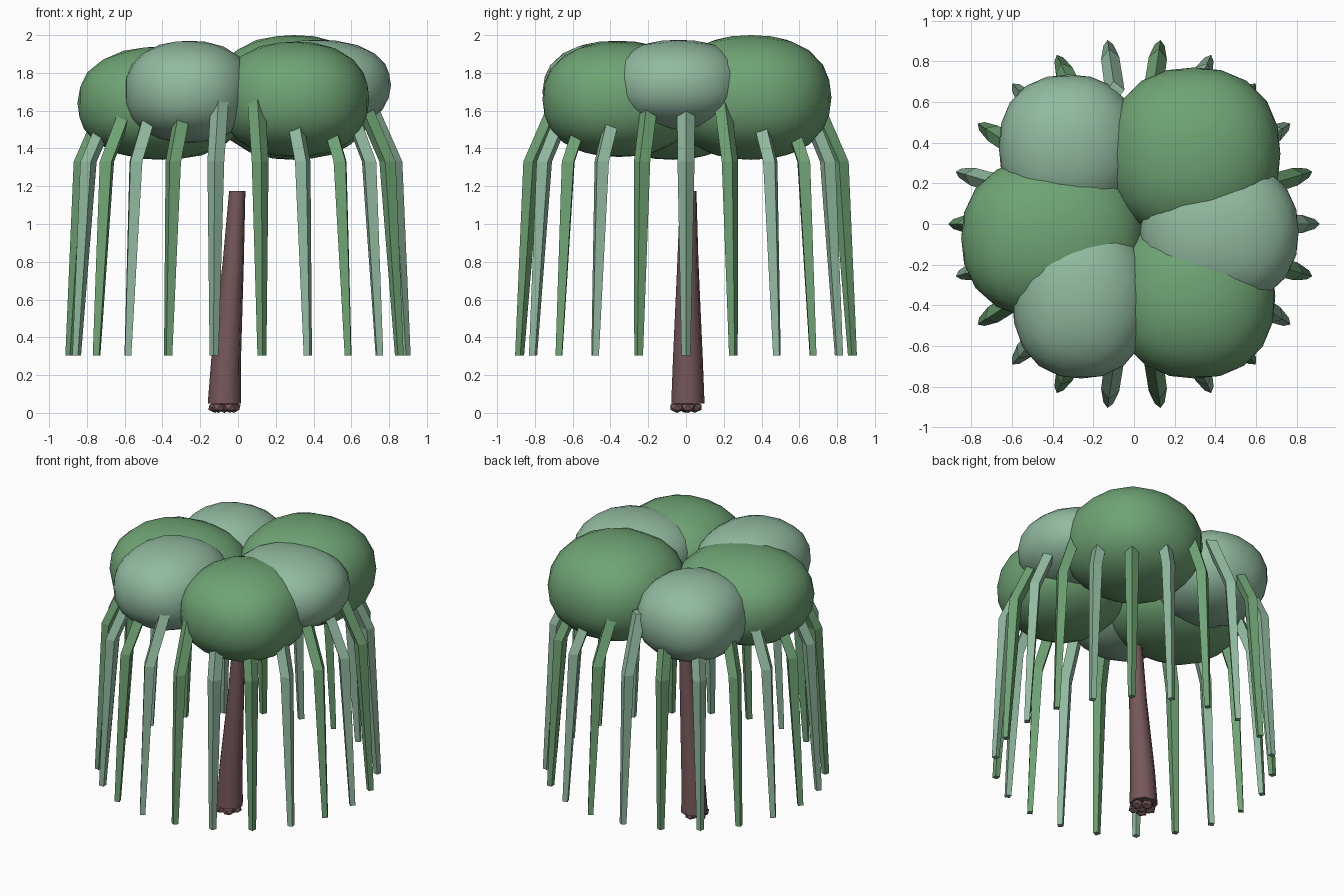
import bpy, bmesh, math
from mathutils import Vector, Matrix

if "Cube" in bpy.data.objects:
    bpy.data.objects.remove(bpy.data.objects["Cube"])


def material(name, rgb):
    m = bpy.data.materials.new(name)
    m.diffuse_color = (*rgb, 1)
    m.use_nodes = True
    m.node_tree.nodes["Principled BSDF"].inputs["Base Color"].default_value = m.diffuse_color
    return m


GREEN = material("leaf green", (0.16, 0.37, 0.175))
PALE = material("pale leaf green", (0.285, 0.49, 0.35))
BARK = material("bark brown", (0.18, 0.097, 0.103))


def finish(name, bm, mat, smooth=None):
    bmesh.ops.recalc_face_normals(bm, faces=bm.faces[:])
    me = bpy.data.meshes.new(name)
    bm.to_mesh(me)
    bm.free()
    me.materials.append(mat)
    ob = bpy.data.objects.new(name, me)
    bpy.context.collection.objects.link(ob)
    if smooth is not None:
        bpy.ops.object.select_all(action='DESELECT')
        ob.select_set(True)
        bpy.context.view_layer.objects.active = ob
        bpy.ops.object.shade_smooth_by_angle(angle=math.radians(smooth))
    return ob


def tube(bm, path, radii, sides, turn=0.0):
    """Tapered tube with horizontal rings and closed ends."""
    rings = []
    for p, r in zip(path, radii):
        rings.append([bm.verts.new((p[0] + r * math.cos(turn + i * math.tau / sides),
                                    p[1] + r * math.sin(turn + i * math.tau / sides), p[2]))
                      for i in range(sides)])
    for a, b in zip(rings, rings[1:]):
        for i in range(sides):
            j = (i + 1) % sides
            bm.faces.new((a[i], a[j], b[j], b[i]))
    bm.faces.new(rings[0][::-1])
    bm.faces.new(rings[-1])


# Canopy: six slightly boxy rounded clumps that meet in the middle (centre, radii, colour)
clumps = {
    "back_right_clump": ((0.295, 0.345, 1.67), (0.425, 0.425, 0.33), GREEN),
    "back_left_clump": ((-0.32, 0.38, 1.635), (0.345, 0.355, 0.275), PALE),
    "left_clump": ((-0.40, -0.07, 1.64), (0.45, 0.40, 0.30), GREEN),
    "front_left_clump": ((-0.26, -0.365, 1.70), (0.34, 0.395, 0.27), PALE),
    "front_right_clump": ((0.30, -0.355, 1.66), (0.395, 0.405, 0.305), GREEN),
    "right_clump": ((0.42, -0.04, 1.735), (0.39, 0.36, 0.24), PALE),
}
P = 2.3
for name, (c, r, mat) in clumps.items():
    bm = bmesh.new()
    bmesh.ops.create_icosphere(bm, subdivisions=3, radius=1)
    for v in bm.verts:
        k = sum(abs(t) ** P for t in v.co) ** (-1 / P)
        v.co = Vector(c) + Vector(r) * k * v.co
    finish(name, bm, mat, 60)

# Hanging strands: evenly spaced ring, colours alternate, ridge facing outward
COUNT = 22
for n in range(COUNT):
    a = n * math.tau / COUNT
    path = [(d * math.cos(a), d * math.sin(a), z)
            for d, z in ((0.66, 1.70), (0.825, 1.33), (0.89, 0.305))]
    bm = bmesh.new()
    tube(bm, path, (0.048, 0.045, 0.024), 4, a)
    finish(f"strand_{n + 1}", bm, GREEN if n % 2 else PALE)

# Leaning trunk
bm = bmesh.new()
tube(bm, [(-0.072, 0.01, 0.05), (-0.062, 0.01, 0.30), (-0.025, 0.01, 0.80), (-0.004, 0.012, 1.175)],
     (0.09, 0.08, 0.057, 0.044), 8, 0.2)
finish("trunk", bm, BARK, 50)

# Knobbly root lumps under the trunk
bm = bmesh.new()
for i in range(6):
    a = i * math.tau / 5 + 0.3
    d = 0.052 if i < 5 else 0
    loc = Matrix.Translation((-0.072 + d * math.cos(a), d * math.sin(a) - 0.005, 0.038))
    bmesh.ops.create_icosphere(bm, subdivisions=1, radius=0.04, matrix=loc @ Matrix.Diagonal((1, 1, 0.75, 1)))
for v in bm.verts:
    v.co.z = max(v.co.z, 0.0)
zmin = min(v.co.z for v in bm.verts)
for v in bm.verts:
    v.co.z -= zmin
finish("roots", bm, BARK)
